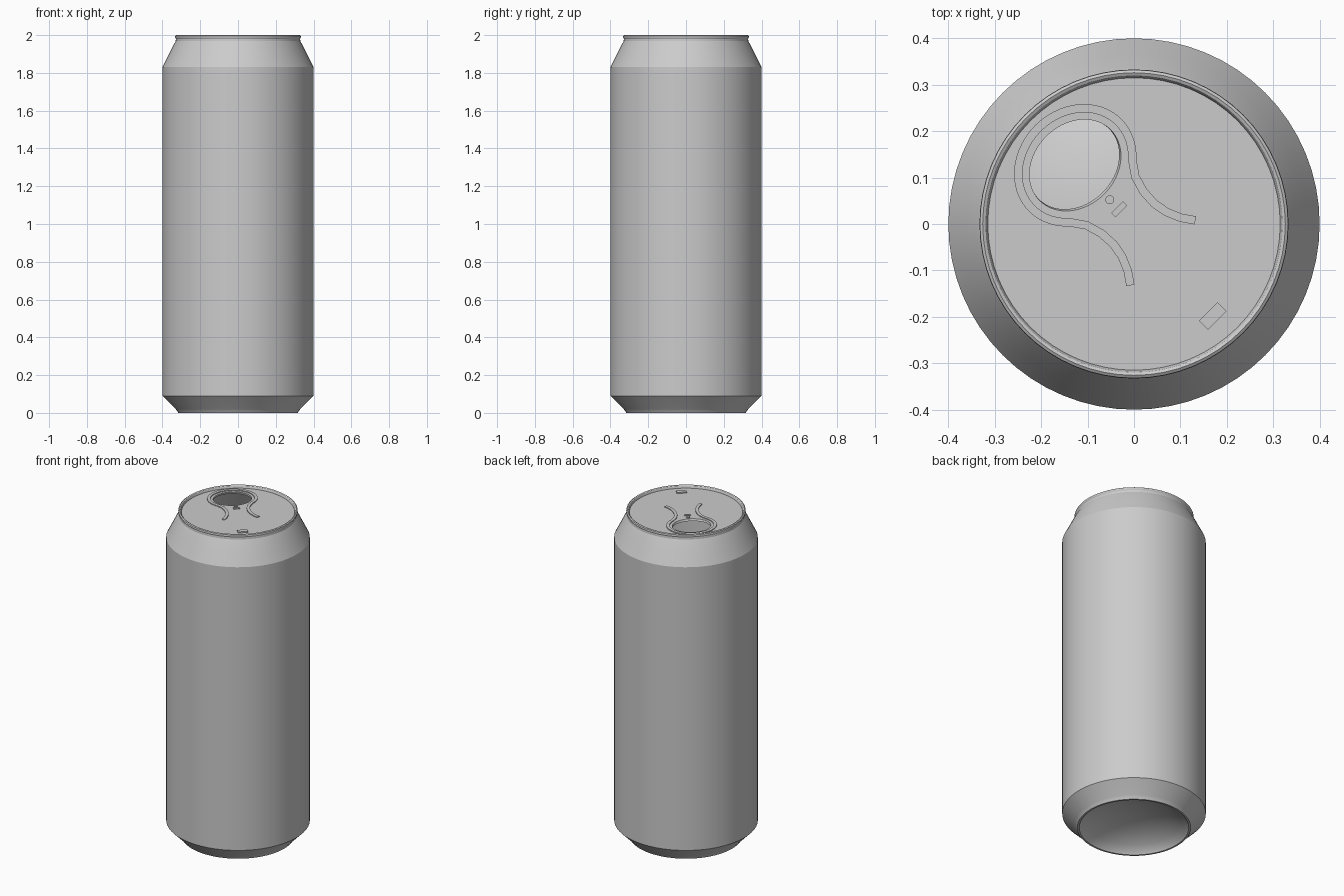
import bpy, bmesh
from math import sin, cos, pi, radians
from mathutils import Vector

cube = bpy.data.objects.get("Cube")
if cube:
    bpy.data.objects.remove(cube, do_unlink=True)

SEG = 64
LID_Z = 1.983

metal = bpy.data.materials.new("grey metal")
metal.use_nodes = True
grey = (0.6, 0.6, 0.6, 1)
metal.diffuse_color = grey
for node in metal.node_tree.nodes:
    if node.type == 'BSDF_PRINCIPLED':
        node.inputs["Base Color"].default_value = grey


def finish(name, bm, smooth=True):
    mesh = bpy.data.meshes.new(name)
    bm.to_mesh(mesh)
    bm.free()
    mesh.materials.append(metal)
    ob = bpy.data.objects.new(name, mesh)
    bpy.context.collection.objects.link(ob)
    if smooth:
        bpy.ops.object.select_all(action='DESELECT')
        ob.select_set(True)
        bpy.context.view_layer.objects.active = ob
        bpy.ops.object.shade_smooth_by_angle(angle=radians(20))
    return ob


def bridge(bm, a, b):
    """Quads between two closed rings of equal length."""
    n = len(a)
    for j in range(n):
        k = (j + 1) % n
        bm.faces.new((a[j], a[k], b[k], b[j]))


def lid_point(u, v, z):
    """u runs along the opening's axis, v across it."""
    s = 0.5 ** 0.5
    return Vector(((v - u) * s, (u + v) * s, z))


def lathe(name, profile):
    bm = bmesh.new()
    rings = [[bm.verts.new((r * cos(2 * pi * j / SEG), r * sin(2 * pi * j / SEG), z))
              for j in range(SEG)] for r, z in profile if r > 0]
    for a, b in zip(rings, rings[1:]):
        bridge(bm, a, b)
    # close the centre of the base
    pole = bm.verts.new((0, 0, profile[0][1]))
    for j in range(SEG):
        bm.faces.new((pole, rings[0][(j + 1) % SEG], rings[0][j]))
    return finish(name, bm)


def ribbon(name, path, width, height):
    """Low raised strip following a path of (u, v) points on the lid."""
    bm = bmesh.new()
    pts = [Vector(p) for p in path]
    rings = []
    for i, p in enumerate(pts):
        t = (pts[min(i + 1, len(pts) - 1)] - pts[max(i - 1, 0)]).normalized()
        side = Vector((-t.y, t.x)) * width / 2
        a, b = p + side, p - side
        lo, hi = LID_Z - 0.002, LID_Z + height
        rings.append([bm.verts.new(lid_point(q.x, q.y, z))
                      for q, z in ((a, lo), (b, lo), (b, hi), (a, hi))])
    for a, b in zip(rings, rings[1:]):
        bridge(bm, a, b)
    bm.faces.new(rings[0])
    bm.faces.new(rings[-1])
    bmesh.ops.recalc_face_normals(bm, faces=bm.faces)
    return finish(name, bm)


# Can shell: domed base, foot ring, wall, neck and rolled rim
lathe("can_body", [
    (0, 0.10), (0.10, 0.092), (0.19, 0.07), (0.26, 0.038), (0.298, 0.01),
    (0.305, 0), (0.316, 0), (0.323, 0.012), (0.33, 0.02),
    (0.40, 0.09), (0.40, 1.83), (0.37, 1.89), (0.342, 1.947),
    (0.33, 1.968), (0.329, 1.98), (0.333, 1.988), (0.332, 1.996),
    (0.326, 2.0), (0.32, 1.997), (0.317, 1.992), (0.315, LID_Z)])

# Lid with the drinking hole and its turned-down lip
HOLE_U = 0.179
bm = bmesh.new()
loops = [[], [], []]
for j in range(SEG):
    t = 2 * pi * j / SEG
    c, s = cos(t), sin(t)
    for loop, p in zip(loops, (
            (0.316 * c, 0.316 * s, LID_Z),
            (HOLE_U + 0.088 * c, 0.108 * s, LID_Z),
            (HOLE_U + 0.004 + 0.087 * c, 0.107 * s, LID_Z - 0.012))):
        loop.append(bm.verts.new(lid_point(*p)))
bridge(bm, loops[0], loops[1])
bridge(bm, loops[1], loops[2])
bmesh.ops.recalc_face_normals(bm, faces=bm.faces)
bm.faces.ensure_lookup_table()
if bm.faces[0].normal.z < 0:
    bmesh.ops.reverse_faces(bm, faces=bm.faces)
finish("lid", bm)

# Raised rib that loops round the hole and flares into two tails
tail = [(0.07, 0.074), (0.035, 0.064), (0.0, 0.062),
        (-0.032, 0.068), (-0.062, 0.081), (-0.088, 0.099)]
arc = [(HOLE_U + 0.113 * cos(t), 0.132 * sin(t))
       for t in (-2.33 + 4.66 * i / 40 for i in range(41))]
rib = [(u, -v) for u, v in reversed(tail)] + arc + tail
ribbon("lid_rib", rib, 0.018, 0.005)

# Small stop bar and the larger bump at the opposite edge
ribbon("stop_bar", [(0.045, -0.018), (0.045, 0.018)], 0.013, 0.005)
ribbon("edge_bump", [(-0.26, -0.048), (-0.26, 0.008)], 0.027, 0.007)

# Rivet
bm = bmesh.new()
bmesh.ops.create_cone(bm, cap_ends=True, segments=20, radius1=0.0095,
                      radius2=0.0095, depth=0.01)
bmesh.ops.translate(bm, verts=bm.verts, vec=lid_point(0.074, 0, LID_Z + 0.001))
finish("rivet", bm)
